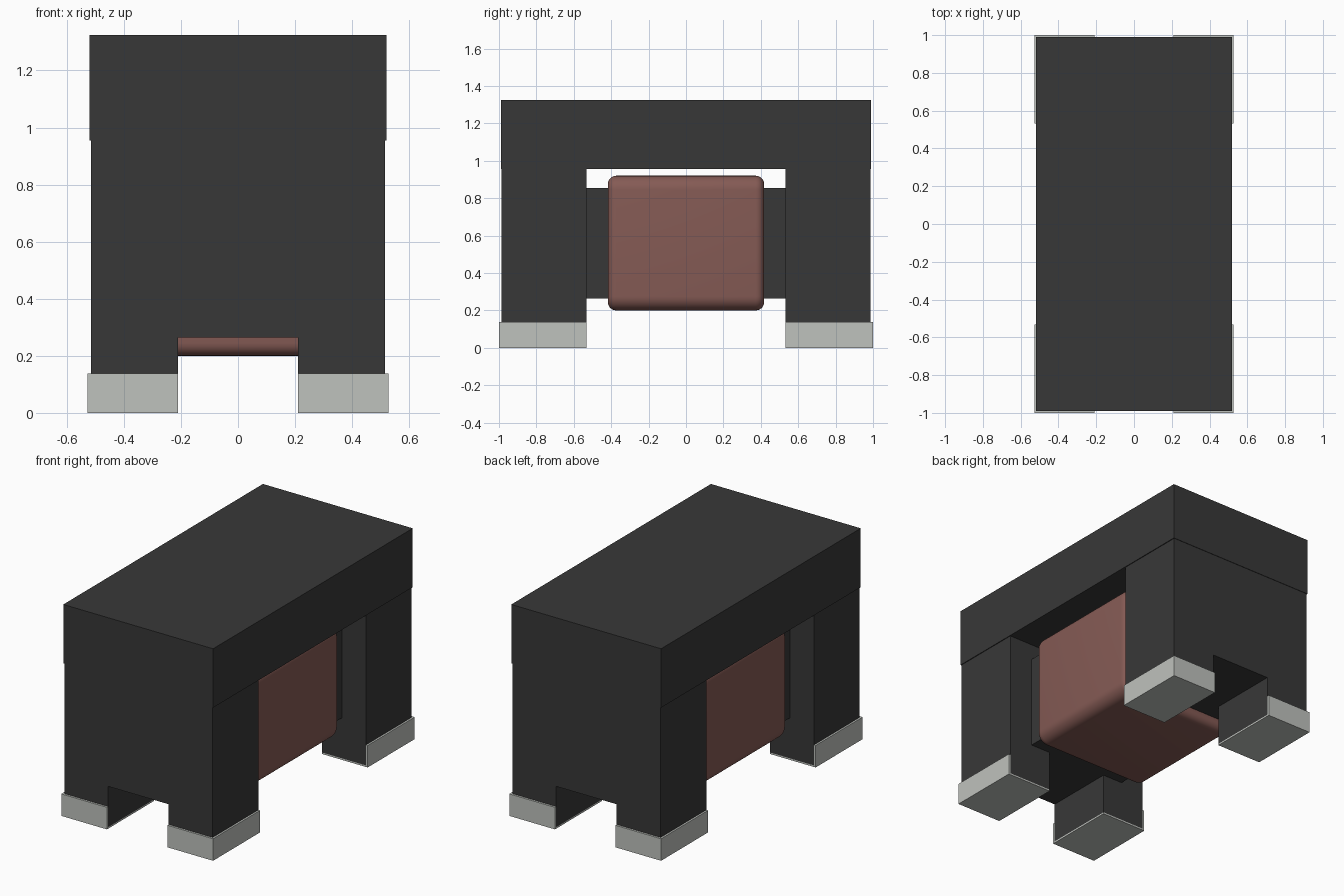
import bpy
import bmesh
from mathutils import Vector

if "Cube" in bpy.data.objects:
    bpy.data.objects.remove(bpy.data.objects["Cube"], do_unlink=True)


def make_material(name, color):
    mat = bpy.data.materials.new(name)
    mat.use_nodes = True
    mat.diffuse_color = (*color, 1)
    mat.node_tree.nodes["Principled BSDF"].inputs["Base Color"].default_value = (*color, 1)
    return mat


ferrite = make_material("dark ferrite", (0.039, 0.039, 0.039))
copper = make_material("copper brown", (0.235, 0.104, 0.09))
metal = make_material("light metal", (0.52, 0.54, 0.51))


def finish(name, bm, mat):
    mesh = bpy.data.meshes.new(name)
    bm.to_mesh(mesh)
    bm.free()
    mesh.materials.append(mat)
    obj = bpy.data.objects.new(name, mesh)
    bpy.context.collection.objects.link(obj)
    return obj


def add_box(bm, low, high):
    """Add a box between two opposite corners, given in any order."""
    low, high = Vector(low), Vector(high)
    verts = bmesh.ops.create_cube(bm, size=1)["verts"]
    for v in verts:
        v.co = (low + high) / 2 + Vector(c * abs(s) for c, s in zip(v.co, high - low))


def box(name, low, high, mat):
    bm = bmesh.new()
    add_box(bm, low, high)
    return finish(name, bm, mat)


# Main sizes
BODY_X, BODY_Y, INNER_X, INNER_Y = 0.515, 0.987, 0.21, 0.533
CORE_LOW, CORE_HIGH, PLATE_LOW, TOP = 0.265, 0.855, 0.955, 1.325
PAD_X, PAD_Y, PAD_Z, SKIN = 0.527, 1.0, 0.138, 0.01

# Top plate and the central core bar
box("top_plate", (-0.52, -0.99, PLATE_LOW), (0.52, 0.99, TOP), ferrite)
box("core_bar", (-0.35, -INNER_Y, CORE_LOW), (0.35, INNER_Y, CORE_HIGH), ferrite)

# End blocks, each with two legs and metal plating on the outer sides and sole
for sy, end in ((-1, "front"), (1, "back")):
    box(end + "_block", (-BODY_X, sy * INNER_Y, CORE_LOW),
        (BODY_X, sy * BODY_Y, PLATE_LOW), ferrite)
    for sx, side in ((-1, "right"), (1, "left")):
        box(f"{end}_{side}_leg", (sx * INNER_X, sy * INNER_Y, SKIN),
            (sx * BODY_X, sy * BODY_Y, CORE_LOW), ferrite)
        bm = bmesh.new()
        add_box(bm, (sx * INNER_X, sy * INNER_Y, 0), (sx * PAD_X, sy * PAD_Y, SKIN))
        add_box(bm, (sx * BODY_X, sy * INNER_Y, SKIN), (sx * PAD_X, sy * PAD_Y, PAD_Z))
        add_box(bm, (sx * INNER_X, sy * BODY_Y, SKIN), (sx * BODY_X, sy * PAD_Y, PAD_Z))
        finish(f"{end}_{side}_terminal", bm, metal)

# Rounded copper winding: round the long edges first, then the two end rims
bm = bmesh.new()
add_box(bm, (-0.415, -0.418, 0.2), (0.415, 0.418, 0.92))
long_edges = [e for e in bm.edges if abs(e.verts[0].co.y - e.verts[1].co.y) > 0.1]
bmesh.ops.bevel(bm, geom=long_edges, offset=0.075, segments=8, profile=0.5, affect="EDGES")
rims = [e for e in bm.edges
        if abs(e.verts[0].co.y - e.verts[1].co.y) < 0.001 and len(e.link_faces) == 2
        and any(abs(f.normal.y) > 0.9 for f in e.link_faces)]
bmesh.ops.bevel(bm, geom=rims, offset=0.045, segments=6, profile=0.5, affect="EDGES")
winding = finish("winding", bm, copper)
bpy.ops.object.select_all(action="DESELECT")
winding.select_set(True)
bpy.context.view_layer.objects.active = winding
bpy.ops.object.shade_smooth_by_angle()
